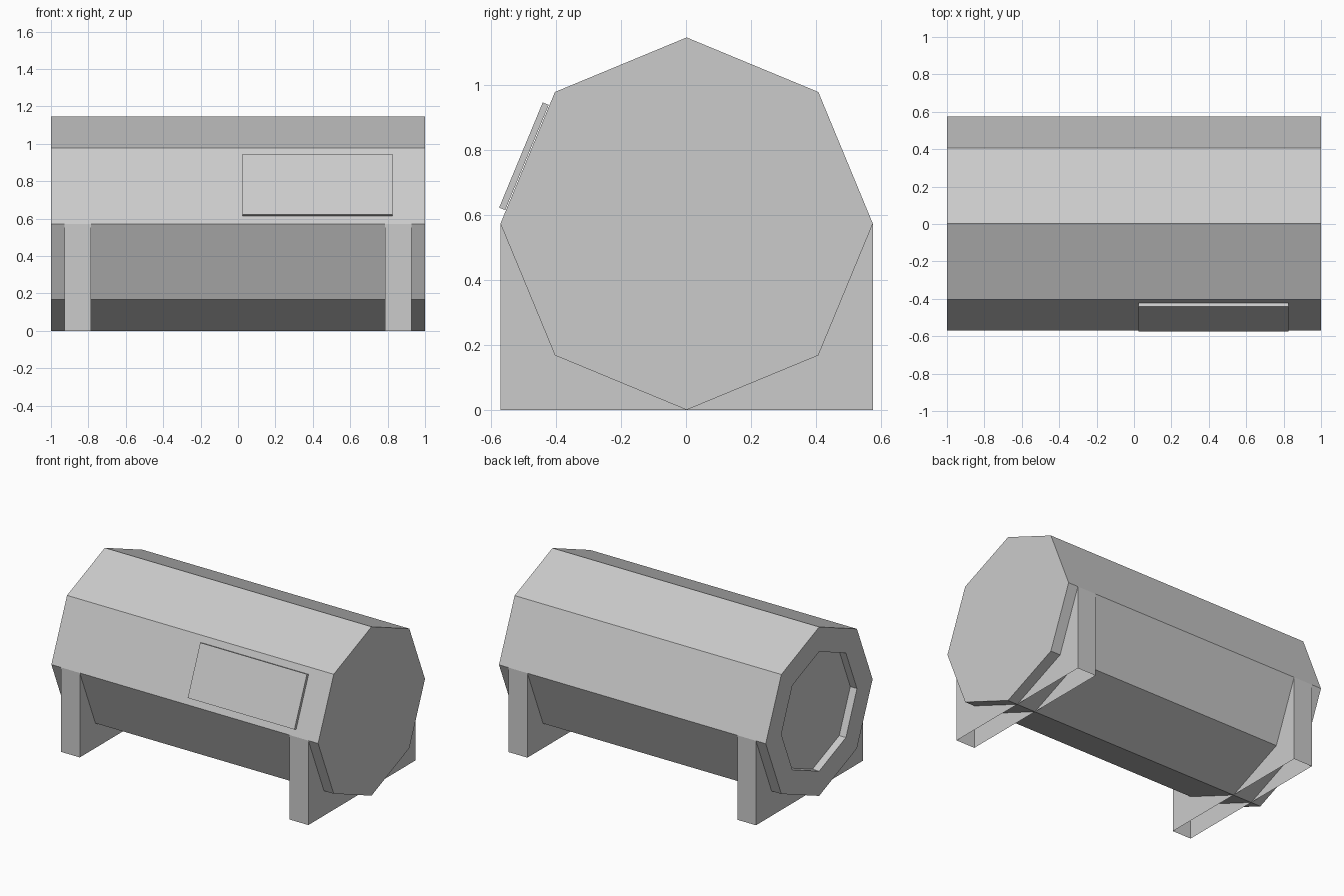
import bpy, bmesh, math
from mathutils import Matrix, Vector

if "Cube" in bpy.data.objects:
    bpy.data.objects.remove(bpy.data.objects["Cube"])

R = 0.5725      # octagon radius
YC = 0.002      # body centre in y
ZC = R


def make_object(name, bm):
    bmesh.ops.recalc_face_normals(bm, faces=bm.faces)
    mesh = bpy.data.meshes.new(name)
    bm.to_mesh(mesh)
    bm.free()
    obj = bpy.data.objects.new(name, mesh)
    bpy.context.collection.objects.link(obj)
    return obj


def box(size, matrix):
    bm = bmesh.new()
    bmesh.ops.create_cube(bm, size=1)
    bmesh.ops.scale(bm, vec=size, verts=bm.verts)
    bmesh.ops.transform(bm, matrix=matrix, verts=bm.verts)
    return bm


# Octagonal tank: rings of (x, radius), with a recess in the left end
bm = bmesh.new()
rings = []
for x, r in [(1, R), (-1, R), (-1, 0.405), (-0.95, 0.405)]:
    rings.append([bm.verts.new((x, YC + r * math.cos(k * math.pi / 4),
                                ZC + r * math.sin(k * math.pi / 4))) for k in range(8)])
for a, b in zip(rings, rings[1:]):
    for k in range(8):
        j = (k + 1) % 8
        bm.faces.new((a[k], a[j], b[j], b[k]))
bm.faces.new(rings[0])
bm.faces.new(rings[-1])
make_object("tank_body", bm)

# Hollow cradle legs, open underneath
for side, sx in (("left", -1), ("right", 1)):
    bm = box((0.14, 2 * R, ZC), Matrix.Translation((sx * 0.857, YC, ZC / 2)))
    leg = make_object(side + "_leg", bm)
    bm = bmesh.new()
    bm.from_mesh(leg.data)
    bottom = [f for f in bm.faces if f.normal.z < -0.9]
    bmesh.ops.delete(bm, geom=bottom, context='FACES_ONLY')
    bm.to_mesh(leg.data)
    bm.free()

# Thin panel lying on the upper front facet
tilt = math.radians(22.5)
normal = Vector((0, -math.cos(tilt), math.sin(tilt)))
center = Vector((0.425, YC, ZC)) + normal * (R * math.cos(tilt) + 0.0125)
make_object("front_panel", box((0.8, 0.02, 0.35),
            Matrix.Translation(center) @ Matrix.Rotation(-tilt, 4, 'X')))
